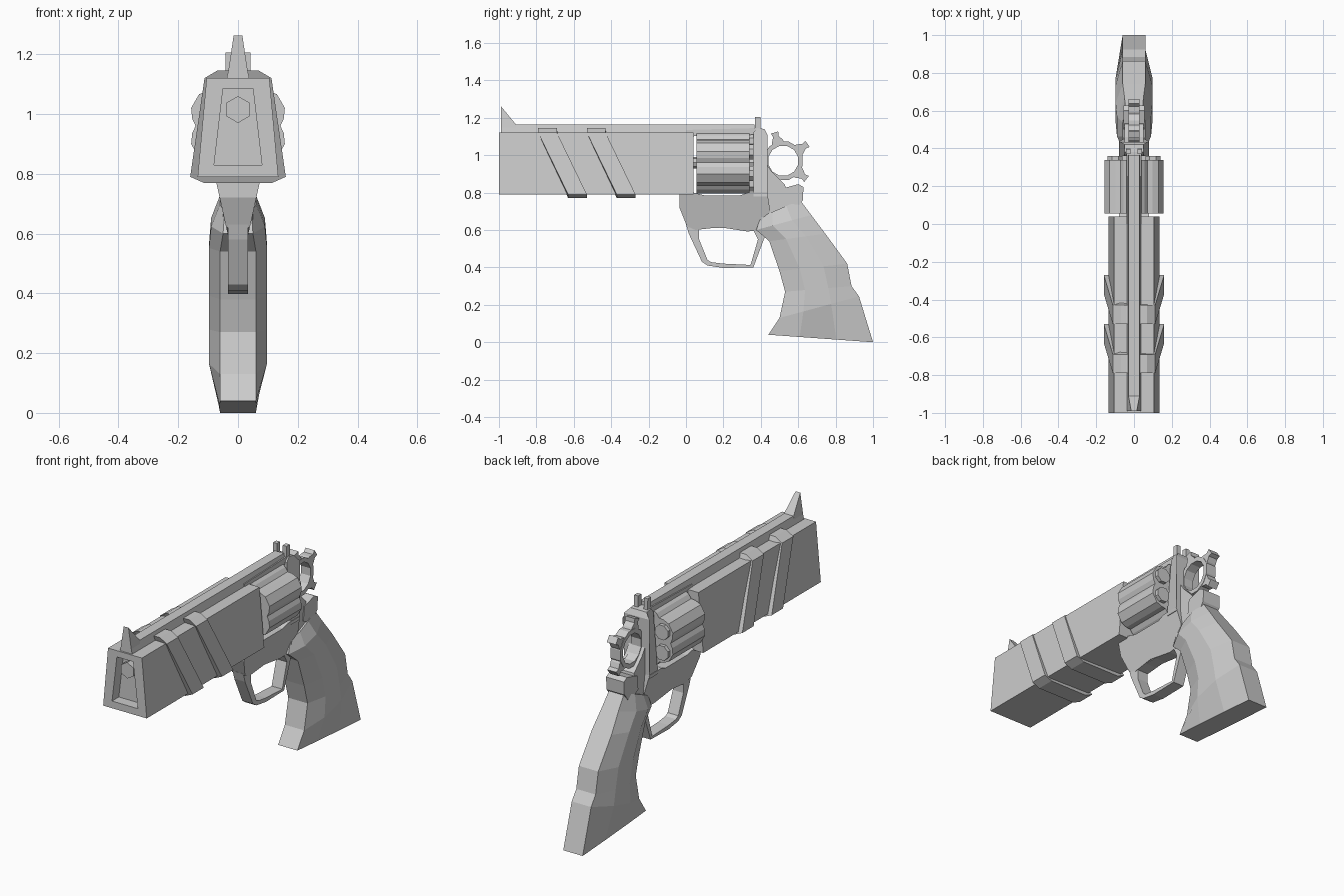
import bpy, bmesh
from math import sin, cos, radians

cube = bpy.data.objects.get("Cube")
if cube:
    bpy.data.objects.remove(cube)

steel = bpy.data.materials.new("grey steel")
steel.use_nodes = True
steel.diffuse_color = (0.6, 0.6, 0.6, 1)
steel.node_tree.nodes["Principled BSDF"].inputs["Base Color"].default_value = (0.6, 0.6, 0.6, 1)


def loft(name, rings, closed=False):
    """Skin a list of equal-length rings; cap the ends unless closed."""
    bm = bmesh.new()
    rows = [[bm.verts.new(p) for p in ring] for ring in rings]
    n = len(rows[0])
    pairs = list(zip(rows, rows[1:]))
    if closed:
        pairs.append((rows[-1], rows[0]))
    else:
        bm.faces.new(rows[0])
        bm.faces.new(rows[-1])
    for a, b in pairs:
        for i in range(n):
            j = (i + 1) % n
            bm.faces.new((a[i], a[j], b[j], b[i]))
    bmesh.ops.recalc_face_normals(bm, faces=bm.faces)
    mesh = bpy.data.meshes.new(name)
    bm.to_mesh(mesh)
    bm.free()
    mesh.materials.append(steel)
    obj = bpy.data.objects.new(name, mesh)
    bpy.context.collection.objects.link(obj)
    return obj


def plate(name, outline, width, centre=0):
    """Side outline (y, z) given thickness; width is a half width or a function of z."""
    w = width if callable(width) else lambda z: width
    return loft(name, [[(centre + s * w(z), y, z) for y, z in outline] for s in (-1, 1)])


def hoop(name, outer, inner, w):
    """Band between two side outlines."""
    return loft(name, [[(s * w, y, z) for y, z in line]
                       for line, s in ((outer, -1), (outer, 1), (inner, 1), (inner, -1))], True)


def circle(radius, count, cy, cz, start=0):
    return [(cy + radius * cos(radians(start + 360 * i / count)),
             cz + radius * sin(radians(start + 360 * i / count))) for i in range(count)]


def rod(name, section, y0, y1):
    """Extrude an (x, z) section along y."""
    return loft(name, [[(x, y, z) for x, z in section] for y in (y0, y1)])


def trapezoid(low, high, z0, z1):
    return [(-low, z0), (low, z0), (high, z1), (-high, z1)]


# Barrel shroud with a recessed muzzle
shell = trapezoid(0.135, 0.105, 0.79, 1.12)
mouth = trapezoid(0.08, 0.05, 0.83, 1.085)
loft("barrel_shroud", [[(x, y, z) for x, z in sec]
     for sec, y in ((shell, 0.04), (shell, -1), (mouth, -1), (mouth, -0.94))])
rod("muzzle", circle(0.045, 6, 0, 1.015, 30), -0.98, -0.92)

# Top rib and front sight
rod("top_rib", trapezoid(0.04, 0.028, 1.11, 1.165), -0.99, 0.365)
plate("front_sight", [(-0.99, 1.12), (-0.99, 1.262), (-0.91, 1.165), (-0.91, 1.12)],
      lambda z: 0.036 - (z - 1.12) * 0.15)

# Slanted bands around the shroud
half = [(0.07, 1.145), (0.112, 1.12), (0.16, 0.79), (0.115, 0.77)]
section = half + [(-x, z) for x, z in reversed(half)]
for index, start in enumerate((-0.79, -0.53)):
    rings = []
    for y in (start, start + 0.1):
        rings.append([(x, y + 0.16 * min(1, max(0, (1.12 - z) / 0.33)), z) for x, z in section])
    loft(f"shroud_band_{index + 1}", rings)

# Fluted cylinder with cartridge rims
lobes = []
for k in range(6):
    for offset, r in ((-30, 0.142), (-21, 0.155), (-9, 0.168), (9, 0.168), (21, 0.155)):
        a = radians(30 + 60 * k + offset)
        lobes.append((r * cos(a), 0.96 + r * sin(a)))
rod("cylinder", lobes, 0.055, 0.34)
for k, (x, z) in enumerate(circle(0.115, 6, 0, 0.96, 30)):
    rod(f"cartridge_rim_{k + 1}", circle(0.043, 8, x, z, 22.5), 0.33, 0.36)
rod("cylinder_axle", circle(0.03, 8, 0, 0.96), 0.03, 0.37)

# Frame
plate("top_strap", [(0.0, 1.1), (0.0, 1.135), (0.38, 1.145), (0.38, 1.11)], 0.04)
plate("lower_frame", [(-0.035, 0.8), (-0.035, 0.72), (0.005, 0.62), (0.05, 0.6), (0.18, 0.615),
                      (0.33, 0.592), (0.4, 0.6), (0.45, 0.7), (0.435, 0.8), (0.33, 0.8),
                      (0.29, 0.785), (0.1, 0.785), (0.04, 0.8)],
      lambda z: 0.035 + (z - 0.6) * 0.22)
plate("recoil_shield", [(0.36, 0.78), (0.36, 1.12), (0.38, 1.145), (0.42, 1.14), (0.435, 1.11),
                        (0.435, 0.78)],
      lambda z: 0.078 if z < 1.115 else 0.05)
plate("frame_tail", [(0.4, 0.64), (0.42, 0.97), (0.46, 0.91), (0.53, 0.84), (0.56, 0.66)], 0.05)
plate("frame_heel", [(0.5, 0.74), (0.51, 0.82), (0.6, 0.845), (0.628, 0.83), (0.625, 0.76),
                     (0.58, 0.7)], 0.055)

# Rear sight posts
for side, x in (("right", -0.03), ("left", 0.03)):
    plate(f"rear_sight_{side}", [(0.37, 1.13), (0.37, 1.205), (0.398, 1.205), (0.4, 1.13)], 0.012, x)

# Ring hammer with three spurs
hoop("hammer_ring", circle(0.107, 12, 0.52, 0.97, 15), circle(0.082, 12, 0.52, 0.97, 15), 0.03)
for k, angle in enumerate((107, 35, -38)):
    c, s = cos(radians(angle)), sin(radians(angle))
    shape = ((0.09, -0.035), (0.11, -0.03), (0.135, -0.015), (0.158, -0.02),
             (0.158, 0.02), (0.135, 0.015), (0.11, 0.03), (0.09, 0.035))
    plate(f"hammer_spur_{k + 1}", [(0.52 + r * c - t * s, 0.97 + r * s + t * c) for r, t in shape], 0.028)

# Trigger guard
hoop("trigger_guard",
     [(0.0, 0.63), (0.015, 0.58), (0.085, 0.43), (0.115, 0.41), (0.2, 0.397), (0.36, 0.4), (0.42, 0.56), (0.4, 0.63)],
     [(0.07, 0.61), (0.07, 0.55), (0.115, 0.44), (0.135, 0.428), (0.2, 0.42), (0.345, 0.413), (0.385, 0.55), (0.355, 0.61)],
     0.033)

# Grip: sections as front point, back point, edge half width, middle half width
grip = (((0.44, 0.04), (1.0, 0.0), 0.06, 0.062),
        ((0.5, 0.13), (0.925, 0.245), 0.06, 0.097),
        ((0.53, 0.27), (0.885, 0.3), 0.06, 0.097),
        ((0.5, 0.38), (0.862, 0.42), 0.06, 0.097),
        ((0.445, 0.54), (0.745, 0.58), 0.06, 0.097),
        ((0.375, 0.6), (0.67, 0.68), 0.05, 0.09),
        ((0.4, 0.67), (0.61, 0.76), 0.045, 0.06))
rings = []
for (fy, fz), (by, bz), edge, mid in grip:
    right = [(edge, fy, fz)]
    for t in (0.3, 0.65):
        right.append((mid, fy + (by - fy) * t, fz + (bz - fz) * t))
    right.append((edge, by, bz))
    rings.append(right + [(-x, y, z) for x, y, z in reversed(right)])
loft("grip", rings)
